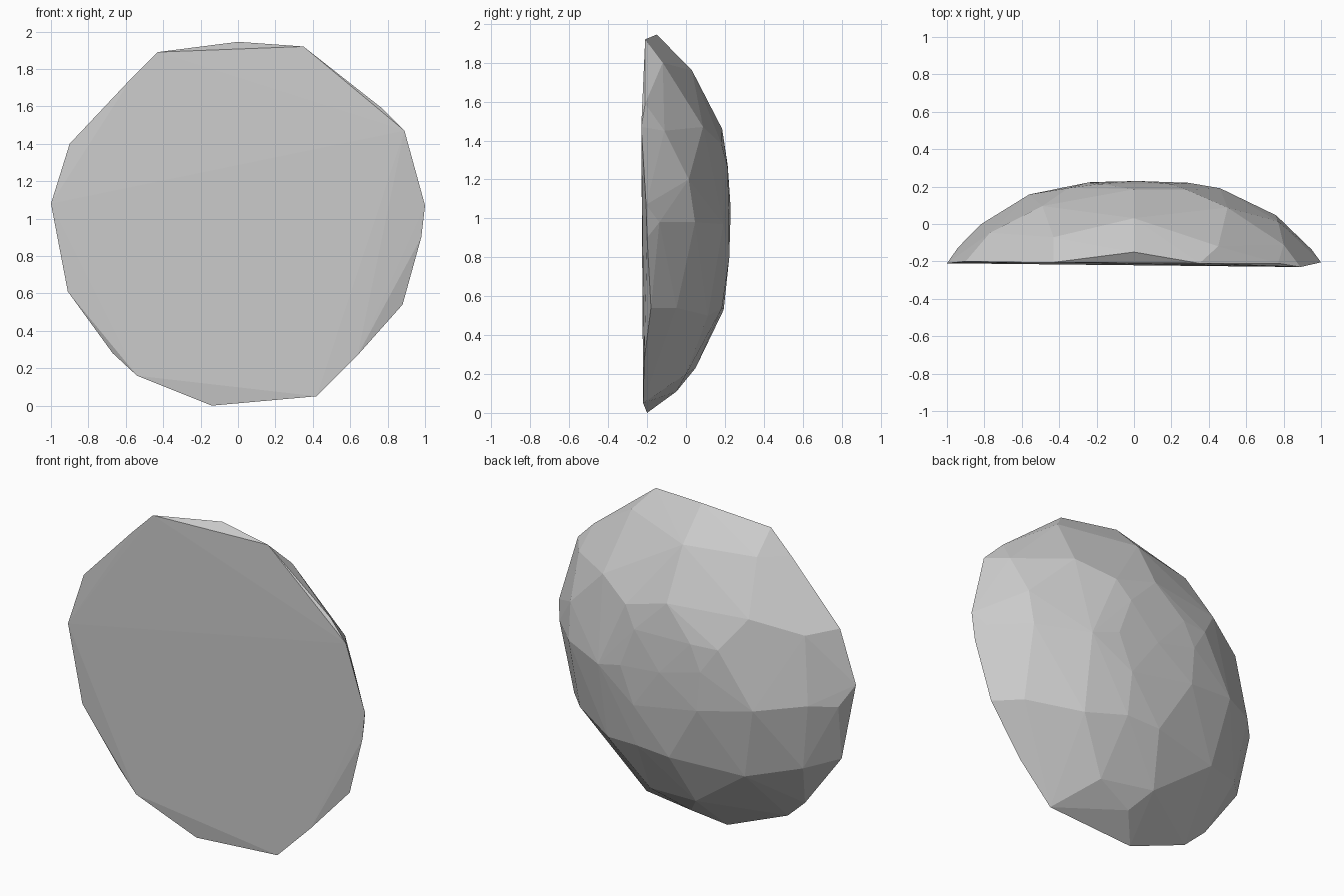
import bpy
import bmesh
import math

# Rim of the flat front face: x, y, z
RIM = [(-0.43, -0.205, 1.89), (0.0, -0.15, 1.945), (0.35, -0.21, 1.92),
       (0.77, -0.21, 1.59), (0.89, -0.23, 1.47), (1.0, -0.205, 1.07),
       (0.98, -0.2, 0.9), (0.88, -0.18, 0.54), (0.64, -0.215, 0.27),
       (0.42, -0.22, 0.05), (-0.14, -0.2, 0.0), (-0.54, -0.21, 0.16),
       (-0.67, -0.19, 0.28), (-0.91, -0.2, 0.61), (-1.0, -0.21, 1.08),
       (-0.9, -0.2, 1.4), (-0.57, -0.205, 1.75)]

# Chipped corners of the domed back, from top to bottom: x, z
CORNERS = [(0.45, 1.8), (0.0, 1.76), (-0.43, 1.76),
           (0.8, 1.45), (0.5, 1.47), (0.0, 1.46), (-0.49, 1.46), (-0.77, 1.38),
           (0.77, 1.2), (0.28, 1.38), (0.2, 1.26), (-0.18, 1.27), (-0.35, 1.27),
           (0.95, 0.98), (0.76, 0.98), (0.46, 0.97), (0.29, 1.02), (0.02, 1.05),
           (-0.25, 1.12), (-0.23, 0.88), (-0.56, 0.94), (-0.82, 0.98), (-0.94, 0.96),
           (0.2, 0.8), (0.75, 0.54), (0.45, 0.5), (0.2, 0.54), (-0.02, 0.53),
           (-0.47, 0.5), (-0.76, 0.57), (0.24, 0.2), (-0.1, 0.23), (0.0, 0.11)]


def dome_y(x, z):
    """Depth of the rounded back at a given spot."""
    return 0.23 - 0.43 * math.hypot(x, z - 0.98) ** 3.1


# Faceted half boulder: hull around the rim and the dome corners
bm = bmesh.new()
for p in RIM:
    bm.verts.new(p)
for x, z in CORNERS:
    bm.verts.new((x, dome_y(x, z), z))
hull = bmesh.ops.convex_hull(bm, input=bm.verts[:])
loose = {g for g in hull["geom_interior"] + hull["geom_unused"]
         if isinstance(g, bmesh.types.BMVert)}
bmesh.ops.delete(bm, geom=list(loose), context='VERTS')
bmesh.ops.recalc_face_normals(bm, faces=bm.faces[:])

mesh = bpy.data.meshes.new("split_boulder")
bm.to_mesh(mesh)
bm.free()
rock = bpy.data.objects.new("split_boulder", mesh)
bpy.context.collection.objects.link(rock)
